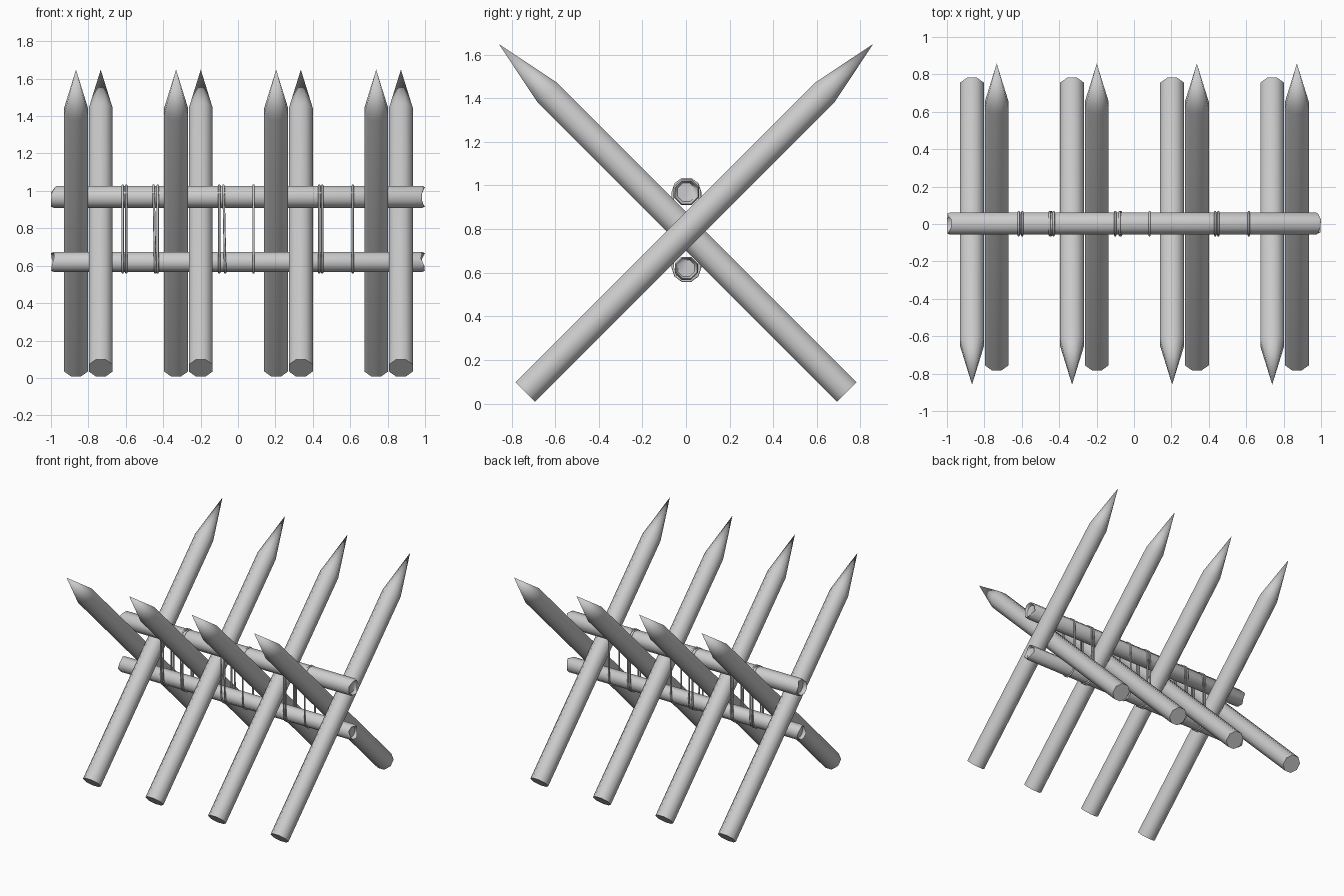
import bpy, bmesh, math, random
from mathutils import Vector, Matrix

if "Cube" in bpy.data.objects:
    bpy.data.objects.remove(bpy.data.objects["Cube"])

random.seed(4)
SIDES = 8


def finish(name, bm, matrix=Matrix()):
    bmesh.ops.recalc_face_normals(bm, faces=bm.faces)
    me = bpy.data.meshes.new(name)
    bm.to_mesh(me)
    bm.free()
    ob = bpy.data.objects.new(name, me)
    ob.matrix_world = matrix
    bpy.context.collection.objects.link(ob)
    bpy.ops.object.select_all(action='DESELECT')
    ob.select_set(True)
    bpy.context.view_layer.objects.active = ob
    bpy.ops.object.shade_smooth_by_angle(angle=math.radians(50))
    return ob


def ring(bm, r, z, jitter=None):
    verts = []
    for i in range(SIDES):
        a = 2 * math.pi * (i + 0.5) / SIDES
        dz = jitter[i] if jitter else 0
        verts.append(bm.verts.new((r * math.cos(a), r * math.sin(a), z + dz)))
    return verts


def bridge(bm, a, b):
    for i in range(SIDES):
        j = (i + 1) % SIDES
        bm.faces.new((a[i], a[j], b[j], b[i]))


# Sharpened stakes: straight shaft with a long pointed tip
def stake(name, x, lean):
    bm = bmesh.new()
    base, shoulder = ring(bm, 0.069, 0), ring(bm, 0.069, 1.94)
    tip = bm.verts.new((0, 0, 2.256))
    bm.faces.new(base)
    bridge(bm, base, shoulder)
    for i in range(SIDES):
        bm.faces.new((shoulder[i], shoulder[(i + 1) % SIDES], tip))
    m = (Matrix.Translation((x, -0.737 * lean, 0.053))
         @ Matrix.Rotation(-lean * math.pi / 4, 4, 'X'))
    finish(name, bm, m)


for k in range(4):
    stake(f"stake_forward_{k + 1}", -0.866 + 0.535 * k, -1)
    stake(f"stake_backward_{k + 1}", -0.734 + 0.535 * k, 1)


# Horizontal rails with rough, slightly hollowed ends
def rail(name, z, r):
    bm = bmesh.new()
    loops = []
    for s in (-1, 1):
        jag = [-s * random.choice((0, 0.004, 0.015, 0.022)) for _ in range(SIDES)]
        jag[0] = 0
        rings = [ring(bm, r * 0.72, s * 0.972), ring(bm, r * 0.9, s * 1.0, jag),
                 ring(bm, r, s * 0.985, [j * 0.6 for j in jag])]
        bm.faces.new(rings[0])
        loops += rings if s < 0 else rings[::-1]
    for a, b in zip(loops, loops[1:]):
        bridge(bm, a, b)
    finish(name, bm, Matrix.Translation((0, 0.002, z))
           @ Matrix.Rotation(math.pi / 2, 4, 'Y'))


rail("upper_rail", 0.968, 0.063)
rail("lower_rail", 0.62, 0.057)


# Rope lashings: closed cords wrapped round both rails
def lashing(name, x, slant):
    r = 0.062
    cu = bpy.data.curves.new(name, 'CURVE')
    cu.dimensions = '3D'
    cu.bevel_depth = 0.0065
    cu.bevel_resolution = 1
    path = []
    for zc, start in ((0.97, 0), (0.622, math.pi)):
        for i in range(6):
            a = start + math.pi * i / 5
            z = zc + r * math.sin(a)
            path.append((x + slant * (z - 0.8), 0.002 + r * math.cos(a), z))
    sp = cu.splines.new('POLY')
    sp.points.add(len(path) - 1)
    for p, co in zip(sp.points, path):
        p.co = (*co, 1)
    sp.use_cyclic_u = True
    sp.use_smooth = True
    bpy.context.collection.objects.link(bpy.data.objects.new(name, cu))


cords = [(-0.617, 0), (-0.597, 0), (-0.447, -0.02), (-0.43, 0), (-0.1, 0),
         (-0.073, -0.02), (0.083, 0), (0.434, 0), (0.451, 0), (0.614, 0)]
for n, (x, slant) in enumerate(cords):
    lashing(f"rope_lashing_{n + 1}", x, slant)
